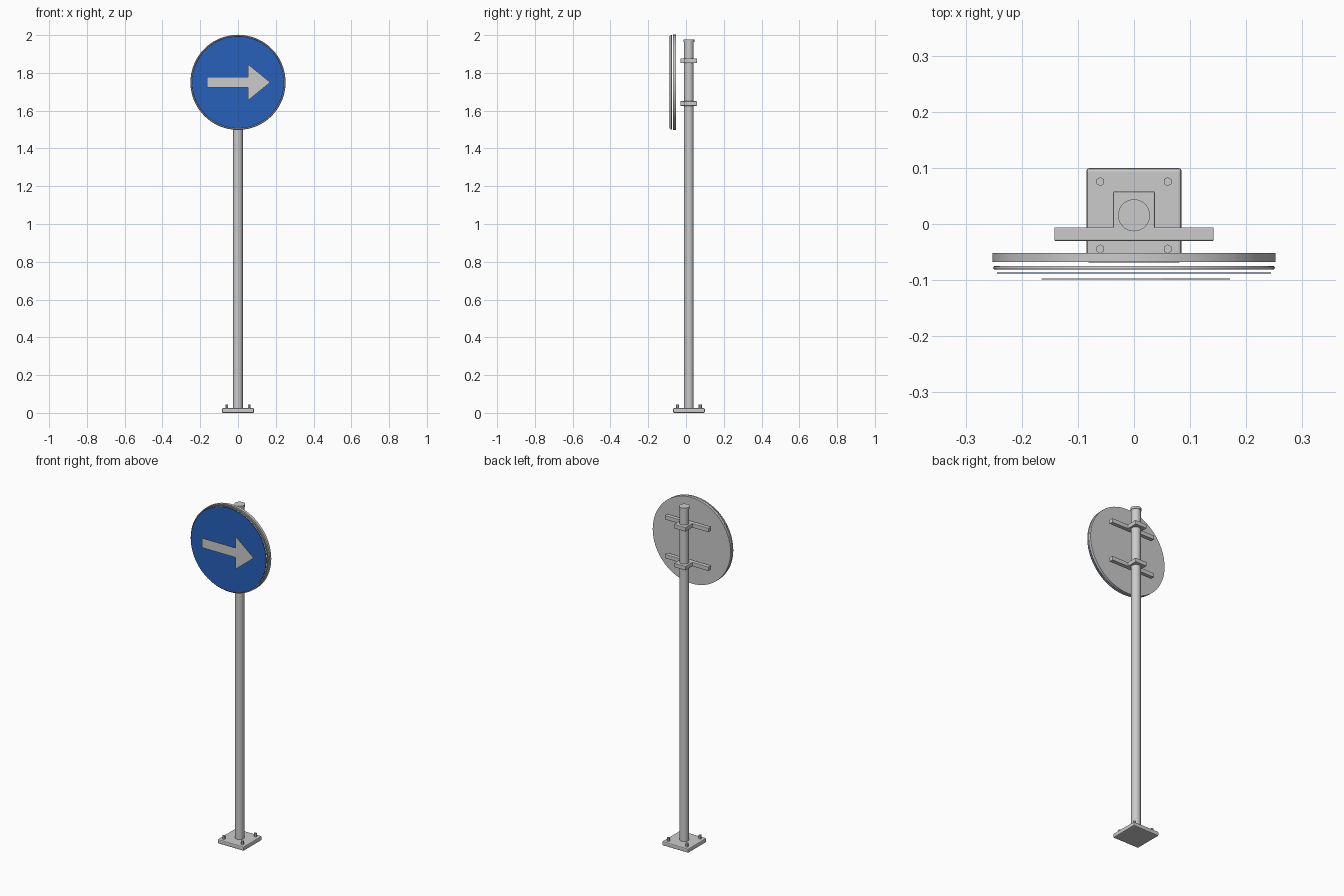
import bpy, math

if "Cube" in bpy.data.objects:
    bpy.data.objects.remove(bpy.data.objects["Cube"])

POLE_Y, SIGN_Z = 0.0155, 1.75


def color(ob, name, rgb):
    mat = bpy.data.materials.get(name) or bpy.data.materials.new(name)
    mat.diffuse_color = (*rgb, 1)
    mat.use_nodes = True
    mat.node_tree.nodes["Principled BSDF"].inputs["Base Color"].default_value = mat.diffuse_color
    ob.data.materials.append(mat)


def bevel(ob, width, segments=2):
    m = ob.modifiers.new("bevel", 'BEVEL')
    m.width, m.segments, m.limit_method = width, segments, 'ANGLE'


def box(name, x, y, z, bev):
    bpy.ops.mesh.primitive_cube_add(size=1)
    ob = bpy.context.object
    ob.name = name
    for v in ob.data.vertices:
        for i, (lo, hi) in enumerate((x, y, z)):
            v.co[i] = (lo + hi) / 2 + v.co[i] * (hi - lo)
    bevel(ob, bev)
    return ob


def cyl(name, r, depth, loc, sides=48, rot=(0, 0, 0), bev=0):
    bpy.ops.mesh.primitive_cylinder_add(vertices=sides, radius=r, depth=depth,
                                        location=loc, rotation=rot)
    ob = bpy.context.object
    ob.name = name
    bpy.ops.object.shade_smooth_by_angle(angle=math.radians(30))
    if bev:
        bevel(ob, bev)
    return ob


FACING = (math.pi / 2, 0, 0)

# base plate and hex bolts
box("base_plate", (-0.085, 0.085), (POLE_Y - 0.0845, POLE_Y + 0.0845), (0, 0.025), 0.006)
for sx in (-1, 1):
    for sy in (-1, 1):
        cyl("base_bolt", 0.008, 0.025, (sx * 0.06, POLE_Y + sy * 0.06, 0.0325), 6)

# pole with cap
cyl("pole", 0.0255, 1.945, (0, POLE_Y, 0.9925), 32)
cyl("pole_cap", 0.0285, 0.014, (0, POLE_Y, 1.971), 32)

# clamps and horizontal brackets
for z in (1.865, 1.638):
    box("pole_clamp", (-0.037, 0.037), (-0.027, 0.058), (z - 0.012, z + 0.012), 0.002)
    box("sign_bracket", (-0.142, 0.142), (-0.03, -0.006), (z - 0.012, z + 0.012), 0.002)

# sign: back disc, rim, blue face
cyl("sign_back", 0.252, 0.016, (0, -0.06, SIGN_Z), 64, FACING)
bpy.ops.mesh.primitive_torus_add(major_radius=0.2475, minor_radius=0.0035, major_segments=64,
                                 minor_segments=10, location=(0, -0.078, SIGN_Z), rotation=FACING)
rim = bpy.context.object
rim.name = "sign_rim"
bpy.ops.object.shade_smooth()
color(rim, "light_grey", (0.7, 0.7, 0.7))
face = cyl("sign_face", 0.244, 0.002, (0, -0.087, SIGN_Z), 64, FACING)
color(face, "sign_blue", (0.02, 0.12, 0.5))

# arrow: thin extruded outline
pts = [(-0.165, -0.028), (0.052, -0.028), (0.052, -0.097), (0.171, 0),
       (0.052, 0.097), (0.052, 0.028), (-0.165, 0.028)]
n = len(pts)
verts = [(x, y, SIGN_Z + z) for y in (-0.0985, -0.0975) for x, z in pts]
faces = [tuple(range(n)), tuple(range(2 * n - 1, n - 1, -1))]
faces += [(i, i + n, (i + 1) % n + n, (i + 1) % n) for i in range(n)]
me = bpy.data.meshes.new("arrow")
me.from_pydata(verts, [], faces)
arrow = bpy.data.objects.new("arrow", me)
bpy.context.collection.objects.link(arrow)
color(arrow, "light_grey", (0.7, 0.7, 0.7))
